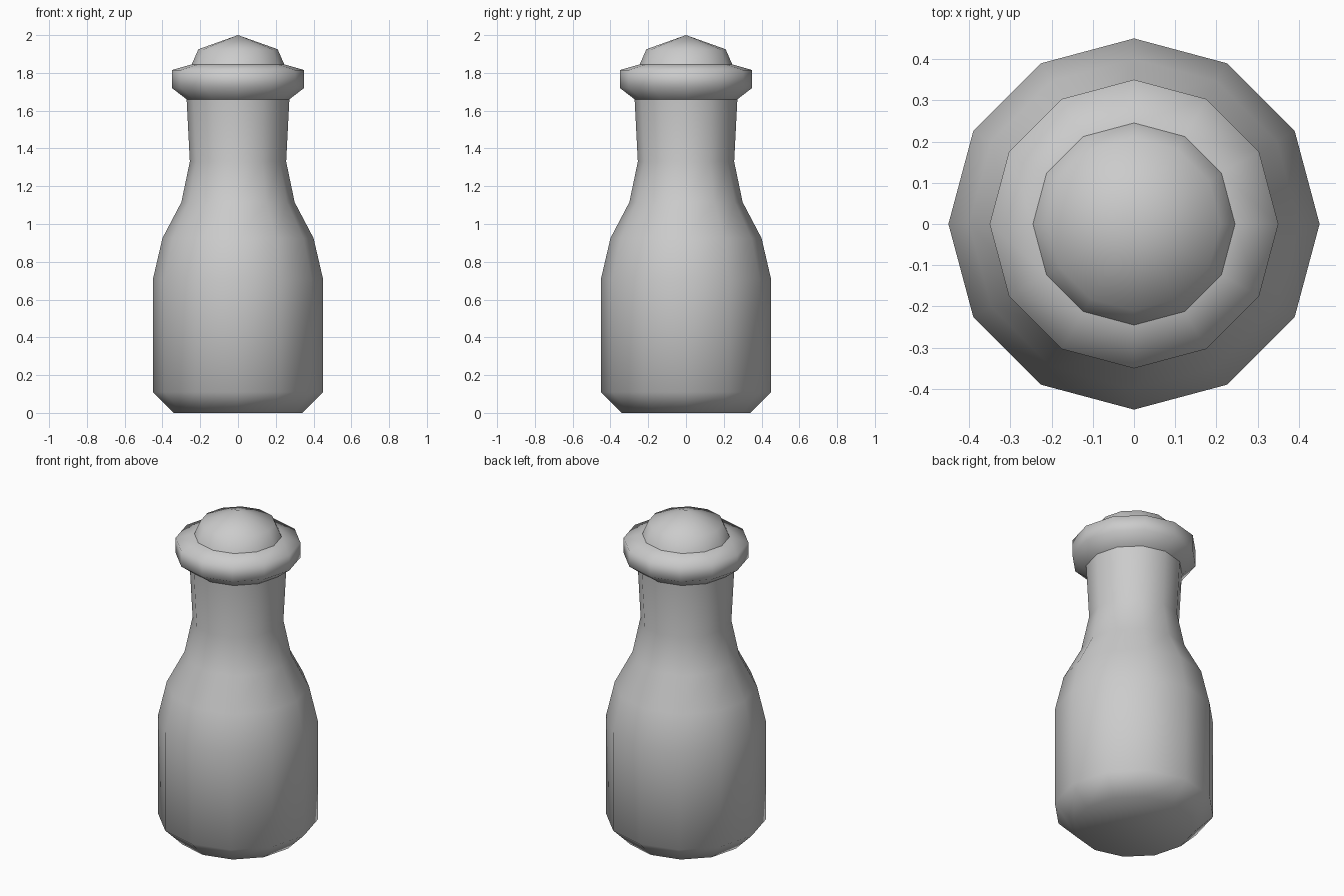
import bpy
import bmesh
from math import cos, sin, tau

cube = bpy.data.objects.get("Cube")
if cube:
    bpy.data.objects.remove(cube, do_unlink=True)

SIDES = 12

grey = bpy.data.materials.new("plain grey")
grey.use_nodes = True
colour = (0.6, 0.6, 0.6, 1)
grey.diffuse_color = colour
grey.node_tree.nodes["Principled BSDF"].inputs["Base Color"].default_value = colour


def lathe(name, profile, cap_bottom=False):
    """Turn a (radius, height) profile about z; a zero radius closes to a point."""
    bm = bmesh.new()
    rings = []
    for r, z in profile:
        if r == 0:
            rings.append([bm.verts.new((0, 0, z))] * SIDES)
        else:
            rings.append([bm.verts.new((r * cos(tau * i / SIDES), r * sin(tau * i / SIDES), z))
                          for i in range(SIDES)])
    for low, high in zip(rings, rings[1:]):
        for i in range(SIDES):
            j = (i + 1) % SIDES
            corners = [low[i], low[j], high[j], high[i]]
            bm.faces.new(list(dict.fromkeys(corners)))
    if cap_bottom:
        bm.faces.new(rings[0][::-1])
    for face in bm.faces:
        face.smooth = True
    mesh = bpy.data.meshes.new(name)
    bm.to_mesh(mesh)
    bm.free()
    mesh.materials.append(grey)
    obj = bpy.data.objects.new(name, mesh)
    bpy.context.collection.objects.link(obj)
    return obj


# Bottle body with shoulder and neck
lathe("bottle_body", [(0.34, 0), (0.45, 0.11), (0.45, 0.71), (0.40, 0.925),
                      (0.30, 1.115), (0.255, 1.33), (0.272, 1.66)], cap_bottom=True)

# Rounded lip around the mouth
lathe("bottle_lip", [(0.272, 1.66), (0.35, 1.72), (0.35, 1.815), (0.245, 1.845)])

# Domed stopper
lathe("stopper", [(0.245, 1.845), (0.21, 1.925), (0, 2.0)])
